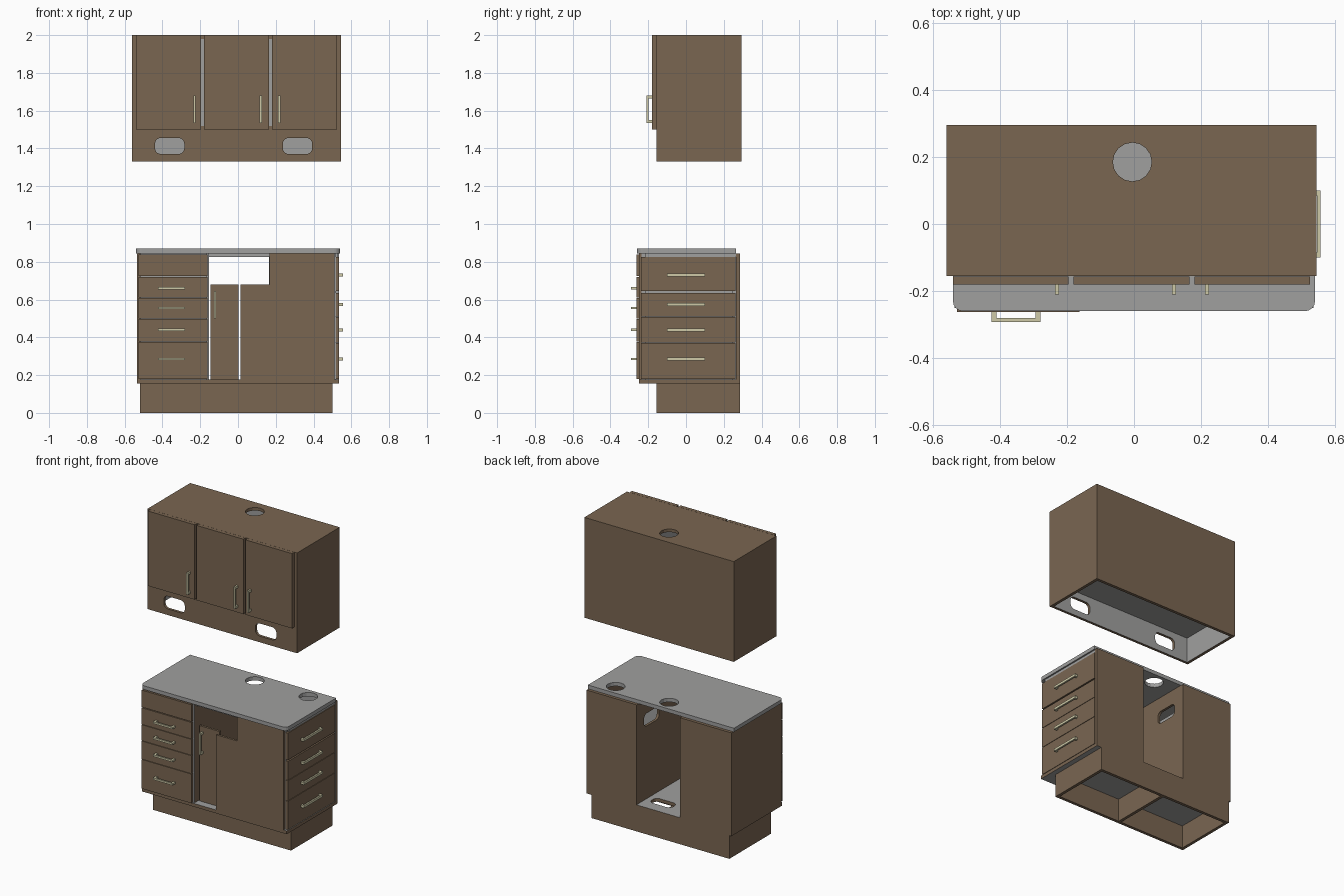
import bpy, bmesh
from mathutils import Vector

cube = bpy.data.objects.get("Cube")
if cube:
    bpy.data.objects.remove(cube)


def material(name, rgb):
    m = bpy.data.materials.new(name)
    m.use_nodes = True
    m.diffuse_color = (*rgb, 1)
    m.node_tree.nodes["Principled BSDF"].inputs["Base Color"].default_value = (*rgb, 1)
    return m


BROWN = material("brown wood", (0.195, 0.133, 0.083))
GREY = material("grey laminate", (0.35, 0.35, 0.345))
BRASS = material("pale brass", (0.62, 0.59, 0.39))
AXES = {"x": Vector((1, 0, 0)), "y": Vector((0, 1, 0)), "z": Vector((0, 0, 1))}


def add_block(bm, x, y, z):
    verts = bmesh.ops.create_cube(bm, size=1)["verts"]
    for v in verts:
        v.co = Vector([(r[0] + r[1]) / 2 + c * (r[1] - r[0]) for r, c in zip((x, y, z), v.co)])


def finish(name, bm, mats):
    mesh = bpy.data.meshes.new(name)
    bm.to_mesh(mesh)
    bm.free()
    for m in mats:
        mesh.materials.append(m)
    ob = bpy.data.objects.new(name, mesh)
    bpy.context.collection.objects.link(ob)
    return ob


def round_edges(bm, edges, radius):
    bmesh.ops.bevel(bm, geom=edges, offset=radius, segments=4, profile=0.5, affect="EDGES")


def board(name, x, y, z, mat=BROWN, lining=""):
    """Board whose faces towards the lining directions, such as '+x-z', are grey."""
    bm = bmesh.new()
    add_block(bm, x, y, z)
    bm.normal_update()
    dirs = [AXES[a] * (1 if s == "+" else -1) for s, a in zip(lining[::2], lining[1::2])]
    for f in bm.faces:
        f.material_index = int(any(f.normal.dot(d) > 0.9 for d in dirs))
    return finish(name, bm, [mat, GREY])


def cut(ob, bm):
    cutter = finish("cutter", bm, [])
    cutter.hide_render = True
    mod = ob.modifiers.new("opening", "BOOLEAN")
    mod.operation, mod.solver, mod.object = "DIFFERENCE", "EXACT", cutter
    deps = bpy.context.evaluated_depsgraph_get()
    mesh = bpy.data.meshes.new_from_object(ob.evaluated_get(deps))
    ob.modifiers.clear()
    ob.data = mesh
    bpy.data.objects.remove(cutter)


def cut_round(ob, x, y, z, radius=0.058):
    bm = bmesh.new()
    bmesh.ops.create_cone(bm, segments=16, cap_ends=True, radius1=radius, radius2=radius, depth=0.1)
    bmesh.ops.translate(bm, vec=(x, y, z), verts=bm.verts)
    cut(ob, bm)


def cut_slot(ob, centre, size, through):
    """Rounded slot that passes through along one axis."""
    bm = bmesh.new()
    add_block(bm, *[(c - s / 2, c + s / 2) for c, s in zip(centre, size)])
    axis = AXES[through]
    edges = [e for e in bm.edges
             if abs((e.verts[0].co - e.verts[1].co).normalized().dot(axis)) > 0.9]
    round_edges(bm, edges, 0.03)
    cut(ob, bm)


def handle(name, centre, along, out, length, depth=0.03, t=0.012):
    """Bar on two posts; centre lies on the door surface."""
    a, o = AXES[along], Vector(out)
    c = Vector(centre)
    side = a.cross(o)
    bm = bmesh.new()

    def piece(a0, a1, o0, o1):
        p = c + a * a0 + o * o0 - side * t / 2
        q = c + a * a1 + o * o1 + side * t / 2
        add_block(bm, *[(min(i, j), max(i, j)) for i, j in zip(p, q)])

    h = length / 2
    piece(-h, h, depth - 0.011, depth)
    piece(-h, -h + 0.015, 0, depth - 0.011)
    piece(h - 0.015, h, 0, depth - 0.011)
    finish(name, bm, [BRASS])


FRONT, LEFT = (0, -1, 0), (1, 0, 0)

# Wall cabinet shell, grey inside
board("wall_right_side", (-0.56, -0.54), (-0.155, 0.295), (1.33, 2), lining="+x")
board("wall_left_side", (0.525, 0.545), (-0.155, 0.295), (1.33, 2), lining="-x")
board("wall_back", (-0.54, 0.525), (0.275, 0.295), (1.33, 2), lining="-y")
wall_top = board("wall_top", (-0.54, 0.525), (-0.155, 0.275), (1.98, 2), lining="-z")
cut_round(wall_top, -0.005, 0.185, 1.99)
board("wall_shelf", (-0.54, 0.525), (-0.137, 0.275), (1.5, 1.52), GREY)
apron = board("wall_apron", (-0.54, 0.525), (-0.155, -0.137), (1.33, 1.52), lining="+y")
for x in (-0.362, 0.315):
    cut_slot(apron, (x, -0.146, 1.413), (0.155, 0.1, 0.085), "y")
for i, x in enumerate((-0.188, 0.172)):
    board(f"wall_divider_{i}", (x - 0.01, x + 0.01), (-0.155, 0.275), (1.52, 1.98), GREY)

# Wall cabinet doors
for i, (x, hx) in enumerate(((-0.54, -0.23), (-0.18, 0.12), (0.18, 0.218))):
    board(f"wall_door_{i}", (x, x + 0.345), (-0.18, -0.156), (1.5, 2))
    handle(f"wall_door_handle_{i}", (hx, -0.18, 1.607), "z", FRONT, 0.145)

# Plinth, open below
board("plinth_front", (-0.52, 0.5), (-0.155, -0.135), (0, 0.155))
board("plinth_back", (-0.52, 0.5), (0.265, 0.285), (0, 0.155))
for name, x in (("right", -0.52), ("middle", -0.01), ("left", 0.48)):
    board(f"plinth_{name}", (x, x + 0.02), (-0.135, 0.265), (0, 0.155))

# Base floor with a cable slot in the open bay
floor = board("base_floor", (-0.535, 0.535), (-0.25, 0.285), (0.155, 0.177), lining="+z-z")
cut_slot(floor, (0.05, 0.17, 0.166), (0.16, 0.075, 0.1), "z")

# Base carcass
Z = (0.177, 0.845)
board("base_right_side", (-0.535, -0.517), (-0.245, 0.285), Z, lining="+x")
board("base_back_right", (-0.517, -0.155), (0.265, 0.285), Z, lining="-y")
board("base_back_left", (0.165, 0.535), (0.265, 0.285), Z, lining="-y")
bay_right = board("bay_wall_right", (-0.17, -0.153), (-0.24, 0.265), Z, lining="-x-y")
bay_left = board("bay_wall_left", (0.167, 0.184), (-0.235, 0.265), Z, lining="+x")
for wall, x in ((bay_right, -0.162), (bay_left, 0.176)):
    cut_slot(wall, (x, 0.125, 0.705), (0.1, 0.16, 0.085), "x")
board("corner_front_panel", (0.167, 0.512), (-0.25, -0.235), Z, lining="+y")
board("corner_post", (0.5, 0.518), (-0.235, -0.215), Z, GREY)
board("corner_rear_post", (0.5, 0.518), (0.245, 0.265), Z, GREY)
board("corner_top_rail", (0.5, 0.53), (-0.215, 0.265), (0.825, 0.845), GREY)
board("bay_brace", (-0.155, 0.19), (-0.232, -0.16), (0.825, 0.845), GREY)

# Drawers facing the front
for i, (z0, z1, hz) in enumerate(((0.18, 0.375, 0.285), (0.378, 0.498, 0.44),
                                  (0.501, 0.607, 0.555), (0.61, 0.72, 0.66),
                                  (0.725, 0.838, None))):
    board(f"front_drawer_{i}", (-0.528, -0.162), (-0.262, -0.246), (z0, z1))
    if hz:
        board(f"front_drawer_box_{i}", (-0.51, -0.175), (-0.246, 0.2), (z0 + 0.01, z1 - 0.02), GREY)
        handle(f"front_drawer_handle_{i}", (-0.352, -0.262, hz), "x", FRONT, 0.145)

# Drawers facing the left side
for i, (z0, z1, hz) in enumerate(((0.18, 0.37, 0.285), (0.373, 0.507, 0.44),
                                  (0.51, 0.636, 0.575), (0.645, 0.825, 0.73))):
    board(f"side_drawer_{i}", (0.519, 0.535), (-0.238, 0.262), (z0, z1))
    handle(f"side_drawer_handle_{i}", (0.535, 0, hz), "y", LEFT, 0.2, 0.022, 0.016)

# Low sliding doors of the bay
board("bay_door_right", (-0.145, 0.003), (-0.2, -0.185), (0.177, 0.68))
board("bay_door_left", (0.012, 0.167), (-0.25, -0.235), (0.177, 0.68))
handle("bay_door_handle", (-0.122, -0.2, 0.573), "z", FRONT, 0.145)

# Countertop with rounded front corners and two cable holes
bm = bmesh.new()
add_block(bm, (-0.54, 0.54), (-0.26, 0.265), (0.845, 0.87))
round_edges(bm, [e for e in bm.edges if all(v.co.y < 0 for v in e.verts)
                 and abs(e.verts[0].co.z - e.verts[1].co.z) > 0.01], 0.03)
counter = finish("countertop", bm, [GREY])
for x in (-0.005, 0.39):
    cut_round(counter, x, 0.185, 0.857)
